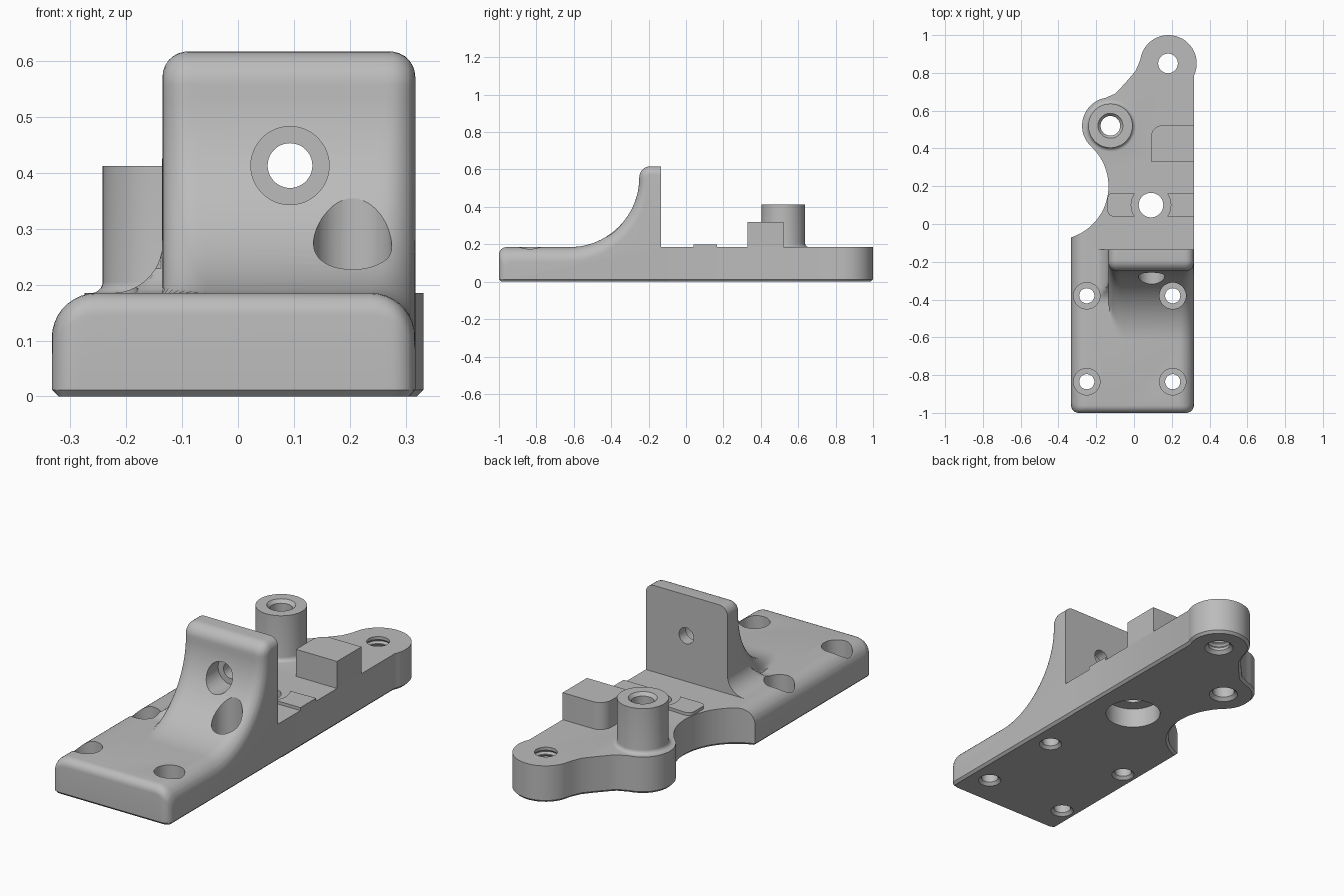
import bpy, bmesh
from math import sin, cos, pi, radians, sqrt
from mathutils import Matrix, Vector

if "Cube" in bpy.data.objects:
    bpy.data.objects.remove(bpy.data.objects["Cube"])

grey = bpy.data.materials.new("light_grey")
grey.use_nodes = True
grey.diffuse_color = (0.5, 0.5, 0.5, 1)
grey.node_tree.nodes["Principled BSDF"].inputs["Base Color"].default_value = (0.5, 0.5, 0.5, 1)


def loft(name, rings, matrix=Matrix()):
    """Closed solid through rings of equal length."""
    bm = bmesh.new()
    rows = [[bm.verts.new(matrix @ Vector(p)) for p in ring] for ring in rings]
    n = len(rows[0])
    for a, b in zip(rows, rows[1:]):
        for i in range(n):
            bm.faces.new((a[i], a[(i + 1) % n], b[(i + 1) % n], b[i]))
    bm.faces.new(rows[0])
    bm.faces.new(rows[-1][::-1])
    bmesh.ops.remove_doubles(bm, verts=bm.verts, dist=1e-5)
    bmesh.ops.recalc_face_normals(bm, faces=bm.faces)
    mesh = bpy.data.meshes.new(name)
    bm.to_mesh(mesh)
    bm.free()
    mesh.materials.append(grey)
    obj = bpy.data.objects.new(name, mesh)
    bpy.context.collection.objects.link(obj)
    return obj


def arc(cx, cy, r, a0, a1, n):
    angles = [radians(a0 + (a1 - a0) * i / n) for i in range(n + 1)]
    return [(cx + r * cos(a), cy + r * sin(a)) for a in angles]


def turned(name, profile, loc, sideways=False):
    """Solid of revolution from (radius, height) pairs."""
    rings = [[(x, y, z) for x, y in arc(0, 0, r, 0, 360, 48)[:-1]] for r, z in profile]
    m = Matrix.Translation(loc)
    if sideways:
        m = m @ Matrix.Rotation(pi / 2, 4, 'X')
    return loft(name, rings, m)


def prism(name, outline, z0, z1, chamfer=0):
    """Upright prism from a counter-clockwise outline, chamfered at the bottom."""
    rings = [[(x, y, z1) for x, y in outline], [(x, y, z0 + chamfer) for x, y in outline]]
    if chamfer:
        low = []
        for i, (x, y) in enumerate(outline):
            (ax, ay), (bx, by) = outline[i - 1], outline[(i + 1) % len(outline)]
            inward = Vector((ay - by, bx - ax)).normalized() * chamfer
            low.append((x + inward.x, y + inward.y, z0))
        rings.append(low)
    return loft(name, rings)


def combine(obj, other, operation):
    mod = obj.modifiers.new("cut", 'BOOLEAN')
    mod.operation, mod.solver, mod.object = operation, 'EXACT', other
    bpy.context.view_layer.objects.active = obj
    bpy.ops.object.modifier_apply(modifier=mod.name)
    bpy.data.objects.remove(other)


LEFT, RIGHT, WALL, BACK = -0.333, 0.317, -0.135, -0.135
TOP, CHAMFER = 0.185, 0.012


def drop(d, r):
    """Depth lost to an edge rounding of radius r at distance d from the edge."""
    return r - sqrt(r * r - (r - d) ** 2) if d < r else 0


def section(x, foot):
    """Side profile of the front plate and upright wall at one x."""
    edge = max(0, min(x - LEFT, RIGHT - x))
    left_drop = drop(max(0, x - LEFT), 0.08)
    down, back = drop(edge, 0.08), drop(edge, 0.04)
    pts = [(y + back, z - down) for y, z in arc(-0.96, 0.145, 0.04, 180, 90, 6)]
    front = pts[0][0]
    # sweep up into the wall, then over its rounded top
    d = 0 if foot else max(0, min(x - WALL, RIGHT - x))
    wall = []
    for i in range(25):
        t = i / 24
        e = drop(d, 0.08 - 0.035 * t)
        wall += arc(-0.622, 0.557, 0.372 + e, -90 + 90 * t, 0, 1)[:1]
    e = drop(d, 0.045)
    wall += arc(-0.19, 0.557, 0.06 - e, 180, 90, 8)
    wall.append((BACK, 0.617 - e))
    if foot:
        r = 0.09
        u = max(0, min(r, x - WALL + r))
        cap = TOP + r - sqrt(r * r - u * u)
        wall = [(y, max(TOP, min(z, cap)) - left_drop) for y, z in wall]
    elif x < 0.1:
        wall = [(y, max(TOP, z)) for y, z in wall]
    low = max(0, CHAMFER - edge)
    pts += wall + [(BACK, TOP - left_drop), (0.05, TOP - left_drop), (0.05, low),
                   (front + CHAMFER, low), (front, CHAMFER)]
    return [(x, y, z) for y, z in pts]


# Front plate with the swept upright wall
ease = [1 - cos(pi / 2 * i / 9) for i in range(10)]
foot_xs = sorted([LEFT + 0.08 * k for k in ease] + [LEFT + CHAMFER]
                 + [WALL - 0.001 - 0.09 * (1 - cos(pi / 2 * i / 9)) for i in range(10)])
wall_xs = sorted([WALL + 0.08 * k for k in ease] + [RIGHT - 0.08 * k for k in ease]
                 + [RIGHT - CHAMFER])
body = loft("mount_body", [section(x, True) for x in foot_xs] + [section(x, False) for x in wall_xs])

# Concave side cut behind the front plate
combine(body, turned("side_cutter", [(0.297, -0.01), (0.297, 0), (0.285, CHAMFER), (0.285, 0.4)],
                     (-0.42, 0.2, 0)), 'DIFFERENCE')

# Rear plate with two rounded lobes
outline = [(RIGHT, -0.1)] + arc(0.182, 0.85, 0.15, -25.8, 160, 28)
outline += [(0.03, 0.86), (0.008, 0.81), (-0.03, 0.765), (-0.075, 0.715), (-0.1, 0.69)]
outline += arc(-0.125, 0.52, 0.15, 100, 227, 20)
outline += arc(-0.42, 0.2, 0.285, 46, -53.8, 20) + [(-0.252, -0.1)]
combine(body, prism("rear_plate", outline, 0, TOP, CHAMFER), 'UNION')

# Tubular post with a flared foot
flare = [(0.137 - 0.02 * sin(a), TOP + 0.02 - 0.02 * cos(a)) for a in [pi / 2 * i / 5 for i in range(6)]]
combine(body, turned("post", [(0.137, 0.1)] + flare + [(0.117, 0.412)], (-0.125, 0.52, 0)), 'UNION')

# Stop block with one rounded corner
block = [(0.09, 0.33), (RIGHT, 0.33), (RIGHT, 0.522)] + arc(0.15, 0.462, 0.06, 90, 180, 8)
combine(body, prism("stop_block", block, 0.1, 0.32), 'UNION')

# Two thin pads, hollowed around the centre hole
left_pad = arc(-0.11, 0.135, 0.03, 90, 180, 6) + arc(-0.11, 0.07, 0.03, 180, 270, 6)
left_pad += arc(0.09, 0.1, 0.105, 215, 145, 8)
right_pad = arc(0.09, 0.1, 0.105, 35, -35, 8) + [(RIGHT, 0.04), (RIGHT, 0.165)]
for name, pad in (("left_pad", left_pad), ("right_pad", right_pad)):
    combine(body, prism(name, pad, 0.1, 0.2), 'UNION')

# Counterbored screw holes in the front plate
for x in (-0.25, 0.205):
    for y in (-0.835, -0.38):
        bore = [(0.054, -0.01), (0.054, 0), (0.04, 0.014), (0.04, 0.09), (0.07, 0.09), (0.07, 0.6)]
        combine(body, turned("screw_hole", bore, (x, y, 0)), 'DIFFERENCE')

# Wall hole, counterbored from the front
combine(body, turned("wall_hole", [(0.04, 0.1), (0.04, 0.19), (0.07, 0.19), (0.07, 0.6)],
                     (0.093, 0, 0.413), True), 'DIFFERENCE')

# Centre hole, counterbored from below
combine(body, turned("centre_hole", [(0.13, -0.01), (0.13, 0.1), (0.065, 0.1), (0.065, 0.4)],
                     (0.09, 0.1, 0)), 'DIFFERENCE')

# Post hole with chamfered ends
combine(body, turned("post_hole", [(0.068, -0.01), (0.068, 0), (0.052, 0.016), (0.052, 0.396),
                                   (0.066, 0.412), (0.066, 0.5)], (-0.125, 0.52, 0)), 'DIFFERENCE')

# Threaded hole in the end lobe
thread = [(0.068, -0.01), (0.068, 0), (0.052, 0.016)]
for i in range(6):
    z = 0.03 + 0.024 * i
    thread += [(0.052, z), (0.06, z + 0.01), (0.052, z + 0.02)]
thread += [(0.052, 0.3)]
combine(body, turned("threaded_hole", thread, (0.18, 0.85, 0)), 'DIFFERENCE')

# Smooth curves, crisp edges
bpy.ops.object.select_all(action='DESELECT')
body.select_set(True)
bpy.context.view_layer.objects.active = body
bpy.ops.object.shade_smooth_by_angle(angle=radians(30))
